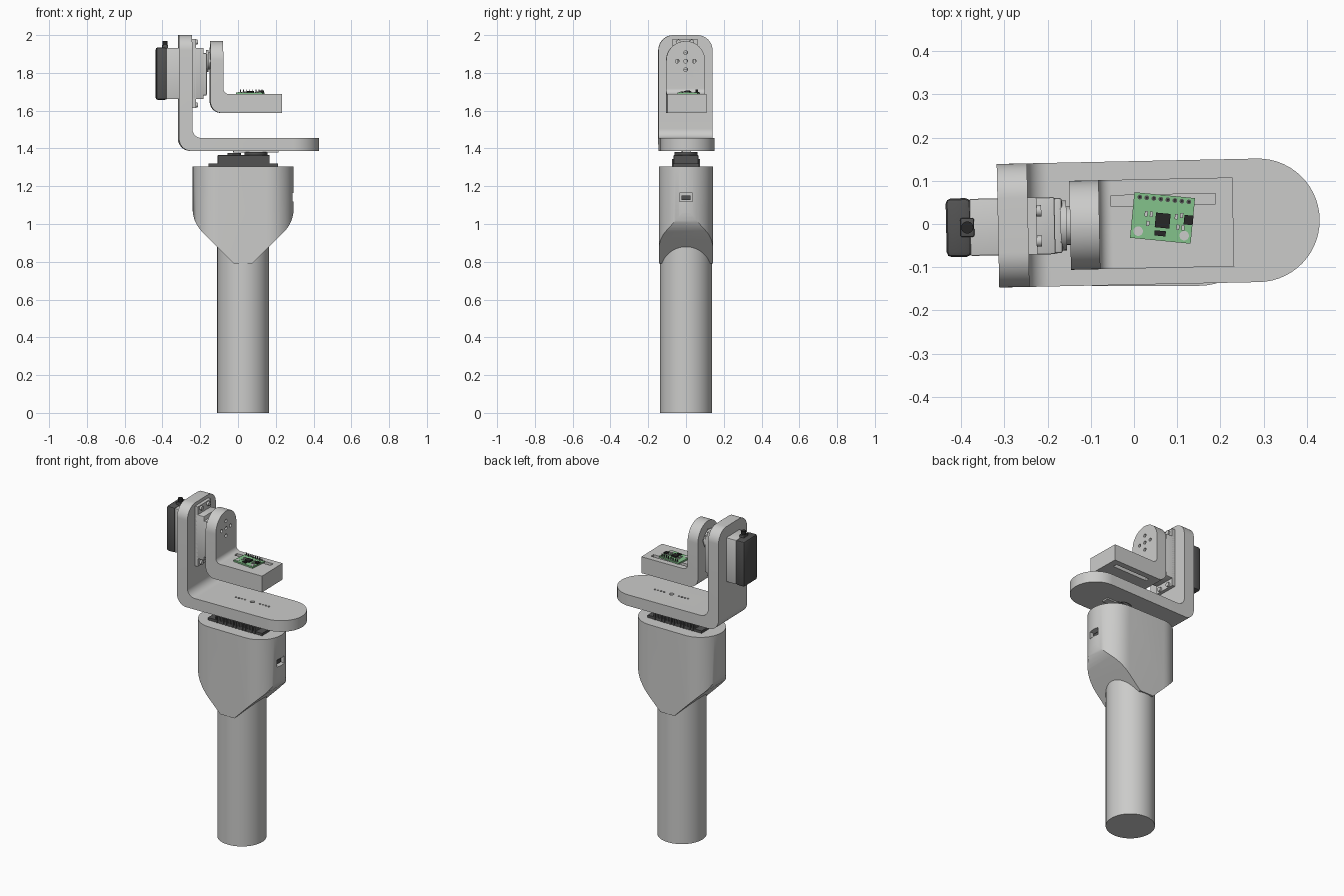
import bpy, bmesh, math
from mathutils import Vector, Matrix

if "Cube" in bpy.data.objects:
    bpy.data.objects.remove(bpy.data.objects["Cube"], do_unlink=True)


def material(name, rgb):
    m = bpy.data.materials.new(name)
    m.use_nodes = True
    m.diffuse_color = (*rgb, 1)
    m.node_tree.nodes["Principled BSDF"].inputs["Base Color"].default_value = (*rgb, 1)
    return m


GREY = material("light grey", (0.6, 0.6, 0.59))
DARK = material("dark grey", (0.085, 0.085, 0.085))
BLACK = material("black", (0.02, 0.02, 0.02))
GREEN = material("board green", (0.23, 0.54, 0.26))
YAW = math.radians(1.2)
CX = 0.027          # axis of the handle
SHAFT_X = 0.095     # axis of the lower servo
SHAFT_Z = 1.862     # axis of the upper servo


def finish(bm, name, mat):
    bmesh.ops.recalc_face_normals(bm, faces=bm.faces)
    me = bpy.data.meshes.new(name)
    bm.to_mesh(me)
    bm.free()
    ob = bpy.data.objects.new(name, me)
    me.materials.append(mat)
    bpy.context.collection.objects.link(ob)
    return ob


def add_box(bm, x, y, z):
    c = [(a + b) / 2 for a, b in (x, y, z)]
    s = [b - a for a, b in (x, y, z)]
    bmesh.ops.create_cube(bm, size=1, matrix=Matrix.Translation(c) @ Matrix.Diagonal((*s, 1)))


def add_cyl(bm, c, r, h, axis="Z", n=32):
    rot = Matrix.Rotation(math.pi / 2, 4, "Y") if axis == "X" else Matrix.Identity(4)
    bmesh.ops.create_cone(bm, cap_ends=True, segments=n, radius1=r, radius2=r, depth=h,
                          matrix=Matrix.Translation(c) @ rot)


def boxes(name, mat, *dims, bevel=0):
    bm = bmesh.new()
    for d in dims:
        add_box(bm, *d)
    if bevel:
        bmesh.ops.bevel(bm, geom=bm.edges[:], offset=bevel, segments=2, affect="EDGES", profile=0.5)
    return finish(bm, name, mat)


def cyls(name, mat, *dims, axis="Z", n=32):
    bm = bmesh.new()
    for c, r, h in dims:
        add_cyl(bm, c, r, h, axis, n)
    return finish(bm, name, mat)


def activate(ob):
    bpy.ops.object.select_all(action="DESELECT")
    ob.select_set(True)
    bpy.context.view_layer.objects.active = ob


def cut(ob, cutter):
    """Subtract the cutter and discard it."""
    mod = ob.modifiers.new("cut", "BOOLEAN")
    mod.operation, mod.solver, mod.object = "DIFFERENCE", "EXACT", cutter
    activate(ob)
    bpy.ops.object.modifier_apply(modifier=mod.name)
    bpy.data.objects.remove(cutter, do_unlink=True)


def smooth(ob):
    activate(ob)
    bpy.ops.object.shade_smooth_by_angle(angle=math.radians(30))


def bent_strip(name, x0, x1, z0, z1, arm, plate, w, outer, inner, end_r, top_r):
    """L bracket lofted from cross-sections running along the plate and up the arm."""
    st = []
    quarter = [math.pi / 2 * i / 14 for i in range(15)]
    for a in (quarter if end_r else [0]):
        x = x1 - end_r + end_r * math.cos(a)
        st.append(((x, z0), (x, z0 + plate), max(w - end_r + end_r * math.sin(a), 0.004)))
    for a in quarter:
        s, c = math.sin(a), math.cos(a)
        st.append(((x0 + outer * (1 - s), z0 + outer * (1 - c)),
                   (x0 + arm + inner * (1 - s), z0 + plate + inner * (1 - c)), w))
    for a in quarter:
        z = z1 - top_r + top_r * math.sin(a)
        st.append(((x0, z), (x0 + arm, z), max(w - top_r + top_r * math.cos(a), 0.004)))
    bm = bmesh.new()
    rings = [[bm.verts.new((p[0], y, p[1])) for p, y in ((o, -h), (o, h), (i, h), (i, -h))]
             for o, i, h in st]
    for a, b in zip(rings, rings[1:]):
        for k in range(4):
            bm.faces.new((a[k], a[(k + 1) % 4], b[(k + 1) % 4], b[k]))
    bm.faces.new(rings[0])
    bm.faces.new(rings[-1])
    return finish(bm, name, GREY)


# Handle grip
smooth(cyls("handle_grip", GREY, ((CX, 0, 0.45), 0.137, 0.9), n=64))

# Housing: stadium prism trimmed by tangent planes into a rounded taper
R, HW = 0.143, 0.267
bm = bmesh.new()
outline = []
for side, start in ((1, -90), (-1, 90)):
    for i in range(25):
        a = math.radians(start + 180 * i / 24)
        outline.append(bm.verts.new((CX + side * (HW - R) + R * math.cos(a), R * math.sin(a), 0.79)))
base = bm.faces.new(outline)
top = bmesh.ops.extrude_face_region(bm, geom=[base])["geom"]
bmesh.ops.translate(bm, vec=(0, 0, 0.515), verts=[v for v in top if isinstance(v, bmesh.types.BMVert)])
for side in (1, -1):
    for i in range(1, 9):
        a = math.radians(45 * i / 8)
        n = Vector((side * math.cos(a), 0, -math.sin(a)))
        p = Vector((CX + side * 0.097, 0, 1.08)) + 0.17 * n
        res = bmesh.ops.bisect_plane(bm, geom=bm.verts[:] + bm.edges[:] + bm.faces[:],
                                     plane_co=p, plane_no=n, clear_outer=True)
        rim = [e for e in res["geom_cut"] if isinstance(e, bmesh.types.BMEdge)]
        bmesh.ops.contextual_create(bm, geom=rim)
housing = finish(bm, "housing", GREY)
cut(housing, boxes("port_cutter", GREY, ((0.24, 0.35), (-0.035, 0.035), (1.12, 1.165))))
smooth(housing)
boxes("port_connector", DARK, ((0.235, 0.275), (-0.024, 0.024), (1.127, 1.15)))

# Lower servo: flange, case, ribs and horn
boxes("lower_servo_flange", DARK, ((-0.155, 0.212), (-0.07, 0.07), (1.3, 1.32)))
boxes("lower_servo_case", DARK, ((-0.108, 0.168), (-0.066, 0.066), (1.3, 1.365)), bevel=0.004)
boxes("lower_servo_ribs", DARK, *[((x, x + 0.01), (s * 0.069 - 0.004, s * 0.069 + 0.004), (1.305, 1.345))
                                  for s in (-1, 1) for x in [-0.1 + 0.0215 * i for i in range(13)]])
smooth(cyls("lower_servo_hub", DARK, ((SHAFT_X, 0, 1.37), 0.06, 0.022), ((-0.02, 0, 1.368), 0.035, 0.018)))
horn = boxes("lower_servo_horn", GREY, ((SHAFT_X - 0.12, SHAFT_X + 0.12), (-0.022, 0.022), (1.378, 1.387)))

head = [horn]     # parts that turn together

# Lower bracket with its row of screw holes
lower = bent_strip("lower_bracket", -0.315, 0.43, 1.387, 2.0, 0.07, 0.068, 0.143, 0.065, 0.05, 0.143, 0.08)
holes = [((SHAFT_X, 0, 1.42), 0.013, 0.2)]
holes += [((SHAFT_X + s * (0.05 + 0.02 * i), 0, 1.42), 0.006, 0.2) for s in (-1, 1) for i in range(4)]
cut(lower, cyls("lower_hole_cutter", GREY, *holes, n=16))
lower.location.y = 0.0025
head.append(lower)

# Upper bracket with horn holes and a slot
upper = bent_strip("upper_bracket", -0.148, 0.23, 1.588, 1.968, 0.068, 0.1, 0.103, 0.06, 0.03, 0, 0.103)
holes = [((-0.11, y, SHAFT_Z + z), 0.01, 0.2)
         for y, z in ((0, 0), (0.045, 0), (-0.045, 0), (0, 0.045), (0, -0.045))]
cut(upper, cyls("upper_hole_cutter", GREY, *holes, axis="X", n=16))
cut(upper, boxes("slot_cutter", GREY, ((-0.052, 0.19), (0.042, 0.067), (1.5, 1.8))))
head.append(upper)

# Upper servo: case, ears, gear cover, rear cap, cable boss and horn
head += [
    boxes("upper_servo_case", GREY, ((-0.38, -0.183), (-0.066, 0.066), (1.661, 1.932)), bevel=0.004),
    boxes("upper_servo_ears", GREY, ((-0.246, -0.225), (-0.066, 0.066), (1.614, 1.98))),
    boxes("upper_servo_gear_cover", GREY, ((-0.2, -0.166), (-0.064, 0.064), (1.68, 1.905)), bevel=0.006),
    boxes("upper_servo_cap", DARK, ((-0.435, -0.377), (-0.068, 0.068), (1.657, 1.935)), bevel=0.012),
    boxes("cable_boss", DARK, ((-0.402, -0.37), (-0.022, 0.022), (1.92, 1.948)), bevel=0.004),
    cyls("cable_stub", BLACK, ((-0.386, 0, 1.95), 0.014, 0.036)),
    cyls("ear_screws", GREY, *[((-0.222, y, z), 0.013, 0.016) for y in (-0.035, 0.035)
                               for z in (1.63, 1.963)], axis="X", n=16),
    cyls("upper_servo_horn", GREY, ((-0.163, 0, SHAFT_Z), 0.058, 0.014),
         ((-0.154, 0, SHAFT_Z), 0.045, 0.016), axis="X"),
]
for ob in head:
    ob.rotation_euler.z = YAW
    smooth(ob)

# Sensor board, built about its own centre
Z = 1.688
board = [boxes("sensor_board", GREEN, ((-0.0705, 0.0705), (-0.053, 0.053), (0, 0.009)))]
board.append(cyls("board_mount_holes", GREY, *[((x, -0.036, 0.0095), 0.011, 0.002) for x in (-0.053, 0.054)], n=24))
pins = [-0.057 + 0.0163 * i for i in range(8)]
board.append(cyls("pin_pads", DARK, *[((x, 0.043, 0.0095), 0.0055, 0.002) for x in pins], n=12))
board.append(boxes("header_pins", DARK, *[((x - 0.002, x + 0.002), (0.041, 0.045), (0, 0.024)) for x in pins]))
board.append(boxes("board_chips", BLACK,
                   ((-0.016, 0.018), (-0.023, 0.011), (0.008, 0.017)),
                   ((0.05, 0.071), (-0.01, 0.012), (0.008, 0.019)),
                   ((-0.015, 0.011), (-0.042, -0.03), (0.008, 0.014))))
board.append(boxes("board_small_parts", GREY, *[((x, x + 0.007), (y, y + 0.012), (0.008, 0.014)) for x, y in
             ((-0.042, 0.0), (-0.03, 0.0), (-0.036, -0.022), (0.028, 0.0), (0.04, 0.004),
              (0.034, -0.024), (0.046, -0.024))]))
for ob in board:
    ob.location = (0.066, 0.014, Z)
    ob.rotation_euler.z = math.radians(-5.6)
